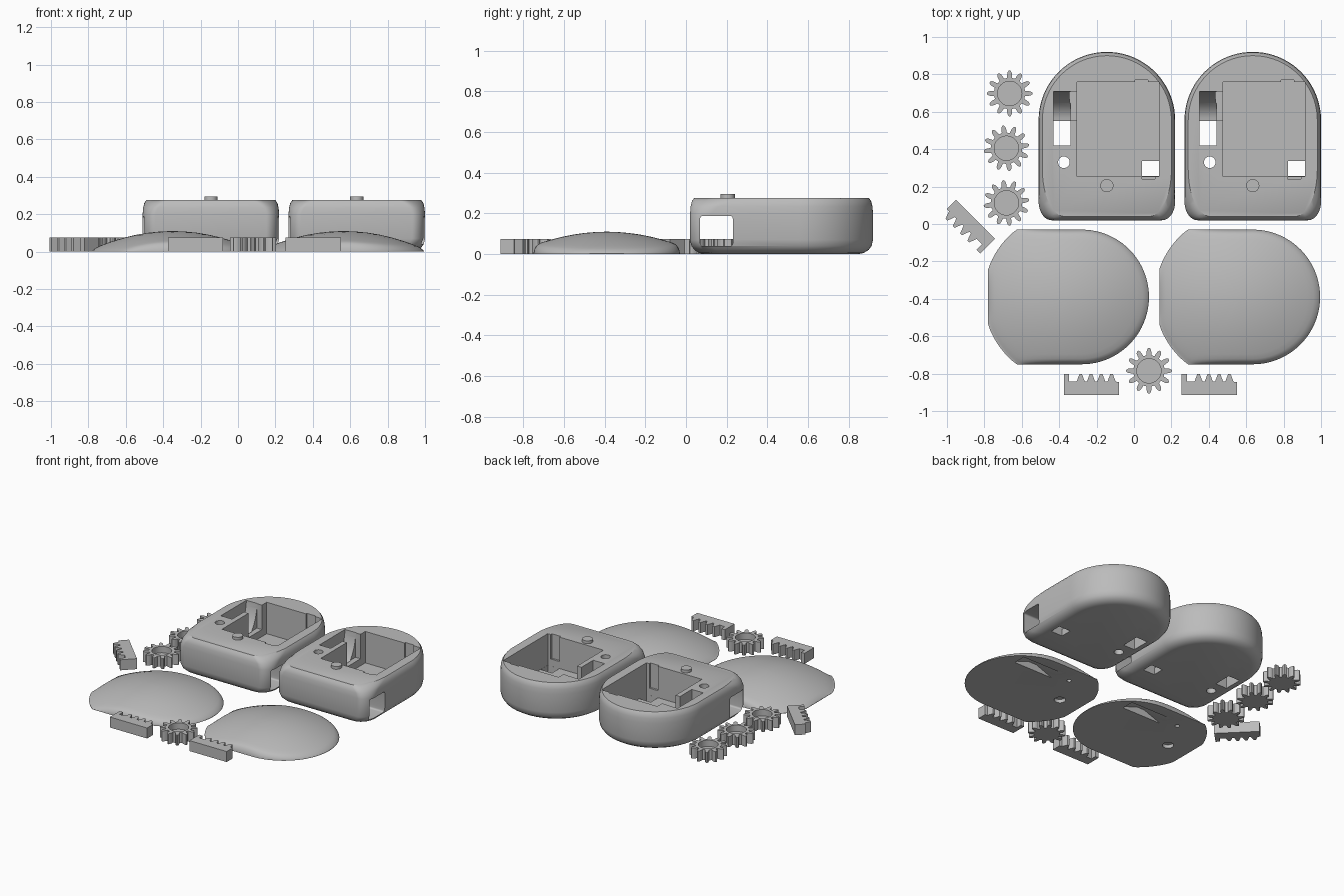
import bpy, bmesh
from math import sin, cos, pi, sqrt, radians
from mathutils import Matrix, Vector

cube = bpy.data.objects.get("Cube")
if cube:
    bpy.data.objects.remove(cube)

grey = bpy.data.materials.new("plain grey")
grey.use_nodes = True
grey.diffuse_color = (0.5, 0.5, 0.5, 1)
grey.node_tree.nodes["Principled BSDF"].inputs["Base Color"].default_value = (0.5, 0.5, 0.5, 1)


def make_object(name, bm):
    bmesh.ops.recalc_face_normals(bm, faces=bm.faces)
    mesh = bpy.data.meshes.new(name)
    bm.to_mesh(mesh)
    bm.free()
    mesh.materials.append(grey)
    obj = bpy.data.objects.new(name, mesh)
    bpy.context.collection.objects.link(obj)
    return obj


def loft(name, rings):
    """Skin a stack of equal-length rings and cap both ends."""
    bm = bmesh.new()
    loops = [[bm.verts.new(p) for p in ring] for ring in rings]
    n = len(loops[0])
    for a, b in zip(loops, loops[1:]):
        for i in range(n):
            j = (i + 1) % n
            bm.faces.new((a[i], a[j], b[j], b[i]))
    bm.faces.new(loops[0][::-1])
    bm.faces.new(loops[-1])
    return make_object(name, bm)


def prism(name, outline, z0, z1):
    return loft(name, [[(x, y, z) for x, y in outline] for z in (z0, z1)])


def side_prism(name, outline, x0, x1):
    return loft(name, [[(x, y, z) for y, z in outline] for x in (x0, x1)])


def box(x0, x1, y0, y1, z0, z1):
    return prism("cutter", [(x0, y0), (x1, y0), (x1, y1), (x0, y1)], z0, z1)


def disc(x, y, r, n=32):
    return [(x + r * cos(2 * pi * i / n), y + r * sin(2 * pi * i / n)) for i in range(n)]


def cut(obj, cutters):
    for cutter in cutters:
        cutter.hide_render = True
        mod = obj.modifiers.new("cut", "BOOLEAN")
        mod.operation = "DIFFERENCE"
        mod.solver = "EXACT"
        mod.object = cutter
        bpy.context.view_layer.objects.active = obj
        bpy.ops.object.modifier_apply(modifier=mod.name)
        bpy.data.objects.remove(cutter)


def duplicate(obj, name, dx):
    twin = obj.copy()
    twin.data = obj.data.copy()
    twin.name = name
    twin.location.x += dx
    bpy.context.collection.objects.link(twin)
    return twin


# Case shell: arched back, straight sides, rounded front corners
CX = -0.145


def case_ring(z, inset, rx, ry):
    w, front = 0.365 - inset, 0.02 + inset
    pts = [(CX + w * cos(pi * i / 40), 0.555 + w * sin(pi * i / 40), z) for i in range(41)]
    for side, steps in ((-1, range(13)), (1, range(12, -1, -1))):
        for i in steps:
            a = pi / 2 * i / 12
            pts.append((CX + side * (w - rx + rx * cos(a)), front + ry - ry * sin(a), z))
    return pts


profile = [(0, 0.07, 0.1, 0.12), (0.006, 0.045, 0.1, 0.12), (0.02, 0.022, 0.09, 0.11),
           (0.04, 0.007, 0.08, 0.1), (0.07, 0, 0.07, 0.1), (0.2, 0, 0.07, 0.1),
           (0.235, 0.003, 0.08, 0.14), (0.26, 0.009, 0.1, 0.2), (0.275, 0.02, 0.12, 0.25)]
case = loft("case_right", [case_ring(*p) for p in profile])

# Case openings: main bay, slot with curved ramp, tunnel and through holes
ramp = [(0.42, 0.4), (0.42, -0.1), (0.55, -0.1)]
ramp += [(0.55 + 0.16 * sin(a), 0.05 + 0.25 * (1 - cos(a)))
         for a in (pi / 2 * i / 12 for i in range(13))] + [(0.71, 0.4)]
r = 0.012
tunnel = [(cx + r * cos(q + pi / 8 * i), cz + r * sin(q + pi / 8 * i))
          for cx, cz, q in ((0.218, 0.176, 0), (0.082, 0.176, pi / 2),
                            (0.082, 0.052, pi), (0.218, 0.052, 1.5 * pi))
          for i in range(5)]
cut(case, [
    box(-0.305, 0.135, 0.255, 0.76, 0.05, 0.4),
    box(0.005, 0.075, 0.75, 0.77, 0.05, 0.4),
    box(0.042, 0.112, 0.241, 0.265, 0.1, 0.4),
    box(0.043, 0.1345, 0.2555, 0.337, -0.1, 0.1),
    box(-0.345, -0.295, 0.553, 0.706, 0.1, 0.4),
    side_prism("cutter", ramp, -0.43, -0.34),
    side_prism("cutter", tunnel, -0.7, 0.4),
    prism("cutter", disc(-0.375, 0.33, 0.031), -0.1, 0.4),
])
peg = prism("peg_right", disc(CX, 0.205, 0.035), 0.27, 0.295)
parts = [case, peg, duplicate(case, "case_left", 0.78), duplicate(peg, "peg_left", 0.78)]

# Domed lid: spherical cap trimmed by the case outline
LX, LY = -0.35, -0.39


def lid_radius(a):
    c, s = cos(a), abs(sin(a))
    reach = 0.455
    if c < 0:
        reach = min(reach, 0.43 / -c)
    if s > 0.01:
        reach = min(reach, 0.36 / s)
    if c > 0 and reach * c > 0.07:
        reach = 0.07 * c + sqrt(0.36 ** 2 - (0.07 * s) ** 2)
    return reach


def lid_ring(t, base=False):
    ring = []
    for i in range(96):
        a = 2 * pi * i / 96
        d = lid_radius(a) * t
        edge = sqrt(max(0, 1 - (max(0, t - 0.92) / 0.08) ** 2))
        z = 0 if base else max(0.002, (0.11 - 0.52 * d * d) * edge)
        ring.append((LX + d * cos(a), LY + d * sin(a), z))
    return ring


lid = loft("lid_right", [lid_ring(1, True)] + [
    lid_ring(t) for t in (1, 0.995, 0.985, 0.97, 0.95, 0.92, 0.85, 0.75, 0.6, 0.45, 0.3, 0.15, 0.03)])

# Pockets in the underside of the lid
wedge = [(-0.39, -0.1), (-0.08, -0.1), (-0.08, 0.01), (-0.2, 0.05), (-0.26, 0.05), (-0.39, 0)]
bm = bmesh.new()
ends = [[bm.verts.new((x, y, z)) for x, z in wedge] for y in (-0.205, -0.115)]
for e in ends:
    bm.faces.new(e)
for i in range(len(wedge)):
    j = (i + 1) % len(wedge)
    bm.faces.new((ends[0][i], ends[0][j], ends[1][j], ends[1][i]))
cut(lid, [make_object("cutter", bm),
          prism("cutter", disc(-0.615, LY, 0.037), -0.1, 0.025),
          prism("cutter", disc(-0.5, -0.16, 0.015), -0.1, 0.02)])
parts += [lid, duplicate(lid, "lid_left", 0.915)]

# Gears: twelve rounded teeth, shallow round recess on top
tooth = [(-13, 0.083), (-9, 0.085), (-7.5, 0.1), (-5.5, 0.113), (-2, 0.122),
         (2, 0.122), (5.5, 0.113), (7.5, 0.1), (9, 0.085)]
for n, (x, y, turn) in enumerate([(-0.665, 0.698, 0), (-0.682, 0.405, 8),
                                  (-0.682, 0.113, 8), (0.08, -0.785, 0)]):
    outline = []
    for k in range(12):
        for da, rad in tooth:
            a = radians(30 * k + turn + da)
            outline.append((rad * cos(a), rad * sin(a)))
    gear = prism(f"gear_{n + 1}", outline, 0, 0.075)
    cut(gear, [prism("cutter", disc(0, 0, 0.065), 0.03, 0.2)])
    gear.location = (x, y, 0)
    parts.append(gear)

# Toothed racks: end block and four tapered teeth
rack = [(0.295, 0), (0.295, 0.068)]
for peak in (0.255, 0.2, 0.145, 0.09):
    rack += [(peak + 0.022, 0.07), (peak + 0.007, 0.11), (peak - 0.007, 0.11), (peak - 0.022, 0.07)]
rack += [(0.028, 0.07), (0.028, 0.11), (0, 0.11), (0, 0)]
for n, (x, y, turn) in enumerate([(-0.375, -0.913, 0), (0.255, -0.913, 0), (-0.744, -0.079, 135)]):
    obj = prism(f"rack_{n + 1}", rack, 0, 0.075)
    obj.matrix_world = Matrix.Translation(Vector((x, y, 0))) @ Matrix.Rotation(radians(turn), 4, "Z")
    parts.append(obj)

# Smooth curved surfaces, keep edges crisp
bpy.ops.object.select_all(action="DESELECT")
for obj in parts:
    obj.select_set(True)
bpy.context.view_layer.objects.active = case
bpy.ops.object.shade_smooth_by_angle(angle=radians(30))
